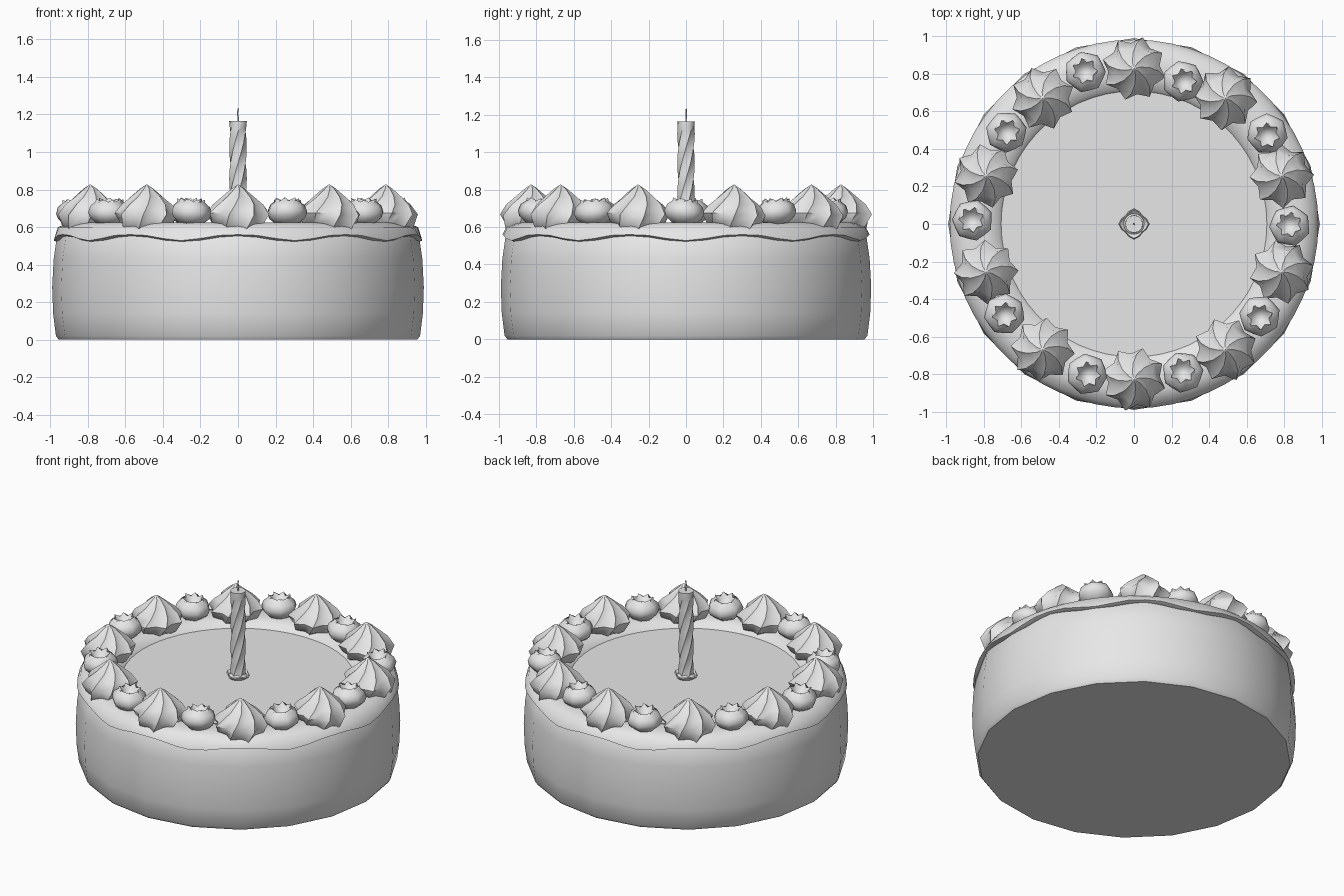
import bpy, bmesh, math
from math import sin, cos, pi, tau, radians

old = bpy.data.objects.get("Cube")
if old:
    bpy.data.objects.remove(old)

grey = bpy.data.materials.new("plain_grey")
grey.use_nodes = True
colour = (0.8, 0.8, 0.8, 1)
grey.diffuse_color = colour
grey.node_tree.nodes["Principled BSDF"].inputs["Base Color"].default_value = colour


def lathe(name, profile, sides, shape=None, closed=False, angle=40):
    """Spin a (radius, height) profile; shape(ring, side, r, z, a) may bend each point."""
    bm = bmesh.new()
    rings = []
    for i, (r, z) in enumerate(profile):
        if r == 0:
            rings.append([bm.verts.new((0, 0, z))] * sides)
            continue
        ring = []
        for k in range(sides):
            a = tau * k / sides
            pr, pz, pa = shape(i, k, r, z, a) if shape else (r, z, a)
            ring.append(bm.verts.new((pr * cos(pa), pr * sin(pa), pz)))
        rings.append(ring)
    pairs = list(zip(rings, rings[1:]))
    if closed:
        pairs.append((rings[-1], rings[0]))
    for low, high in pairs:
        for k in range(sides):
            n = (k + 1) % sides
            corners = list(dict.fromkeys((low[k], low[n], high[n], high[k])))
            bm.faces.new(corners)
    bmesh.ops.recalc_face_normals(bm, faces=bm.faces)
    mesh = bpy.data.meshes.new(name)
    bm.to_mesh(mesh)
    bm.free()
    mesh.materials.append(grey)
    obj = bpy.data.objects.new(name, mesh)
    bpy.context.collection.objects.link(obj)
    bpy.ops.object.select_all(action='DESELECT')
    obj.select_set(True)
    bpy.context.view_layer.objects.active = obj
    bpy.ops.object.shade_smooth_by_angle(angle=radians(angle))
    return obj


def copy_of(obj, name):
    twin = bpy.data.objects.new(name, obj.data)
    bpy.context.collection.objects.link(twin)
    return twin


# Cake body with slightly bulging side
lathe("cake_body", [(0, 0), (0.955, 0), (0.97, 0.02), (0.985, 0.14), (0.99, 0.28),
                    (0.982, 0.43), (0.965, 0.55), (0.94, 0.58), (0, 0.585)], 20)


# Frosting border with a scalloped lower edge
def scallop(i, k, r, z, a):
    if i in (5, 6):
        z -= 0.032 * abs(cos(5 * (a + 0))) ** 3
    return r, z, a


lathe("frosting_border", [(0.70, 0.57), (0.725, 0.605), (0.79, 0.625), (0.89, 0.625),
                          (0.96, 0.60), (0.982, 0.56), (0.955, 0.55)],
      60, scallop, closed=True, angle=60)


# Piped dollops: twisted eight-ridge peaks that sag over the outer edge
def swirl(i, k, r, z, a):
    groove = 1 if k % 2 == 0 else 0.8
    if i < 4:
        z -= 0.055 * max(0, cos(a)) ** 2 * (4 - i) / 4
    return r * groove, z, a + 0.17 * i


dollop = lathe("dollop", [(0, 0.58), (0.09, 0.585), (0.145, 0.62), (0.172, 0.675),
                          (0.135, 0.72), (0.085, 0.762), (0.035, 0.805), (0, 0.828)],
               16, swirl, angle=50)
for j in range(10):
    piece = dollop if j == 0 else copy_of(dollop, "dollop")
    a = radians(90 + 36 * j)
    piece.location = (0.828 * cos(a), 0.828 * sin(a), 0)
    piece.rotation_euler.z = a


# Berries: seven-sided, flattened, with a pointed crown around a hollow
def berry_shape(i, k, r, z, a):
    odd = k % 2
    if i == 6:
        return r * (0.8 if odd else 1.15), z - 0.014 * odd, a
    return r * (0.92 if odd and i < 6 else 1), z, a


berry = lathe("berry", [(0, -0.07), (0.06, -0.064), (0.1, -0.03), (0.11, 0.0),
                        (0.098, 0.034), (0.07, 0.055), (0.06, 0.072),
                        (0.045, 0.05), (0.03, 0.03), (0, 0.022)], 14, berry_shape, angle=60)
spots = [(0.26, 0.76), (0.71, 0.48), (0.83, -0.01), (0.67, -0.49), (0.26, -0.79),
         (-0.25, -0.80), (-0.69, -0.48), (-0.86, 0.02), (-0.68, 0.49), (-0.26, 0.81)]
for j, (x, y) in enumerate(spots):
    piece = berry if j == 0 else copy_of(berry, "berry")
    piece.location = (x, y, 0.68)
    piece.rotation_euler = (0.09 * sin(2 * j), 0.09 * cos(3 * j), j * 0.7)


# Candle: twisted six-ridge column with a plain top
def twist(i, k, r, z, a):
    plain = i < 2 or i > 12
    return r * (1 if plain or k % 2 == 0 else 0.82), z, a + 0.3 * i


steps = [(0.047, 0.57 + 0.575 * i / 12) for i in range(13)]
lathe("candle", [(0, 0.57)] + steps + [(0.047, 1.165), (0, 1.162)], 12, twist, angle=50)


# Candle holder: small petalled collar
def petals(i, k, r, z, a):
    lobe = 0.5 + 0.5 * cos(4 * a)
    return (r * (0.78 + 0.22 * lobe) if i in (2, 3) else r), z, a


lathe("candle_collar", [(0.04, 0.58), (0.055, 0.582), (0.082, 0.604), (0.076, 0.61),
                        (0.055, 0.596), (0.04, 0.61)], 16, petals, closed=True)

# Wick: thin bent tube
path = bpy.data.curves.new("wick", 'CURVE')
path.dimensions = '3D'
path.bevel_depth = 0.004
path.bevel_resolution = 1
path.use_fill_caps = True
line = path.splines.new('POLY')
line.points.add(3)
for p, co in zip(line.points, [(0, 0, 1.155), (0.002, 0, 1.18), (-0.003, 0.002, 1.205), (0.002, 0, 1.232)]):
    p.co = (*co, 1)
path.materials.append(grey)
bpy.context.collection.objects.link(bpy.data.objects.new("wick", path))
